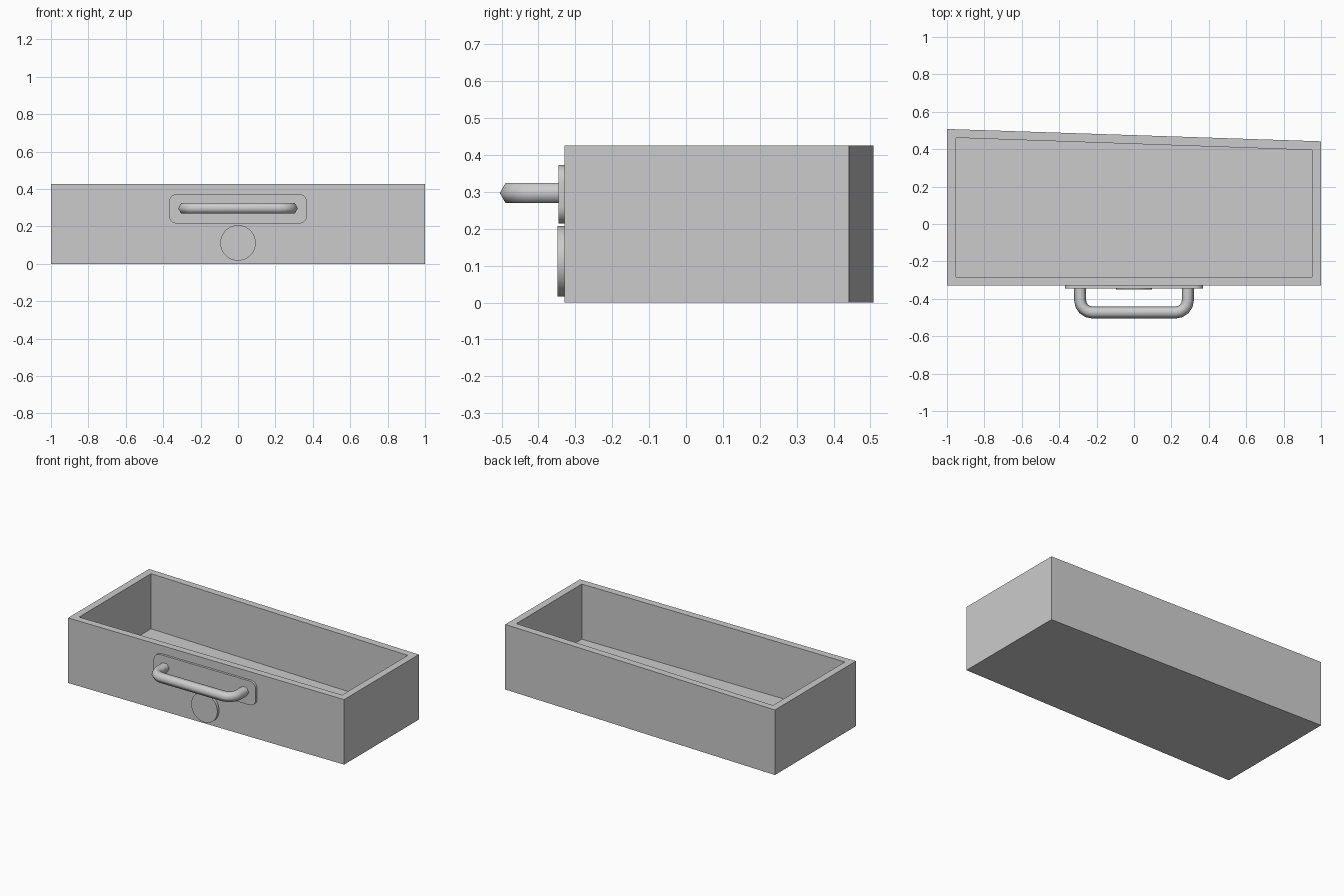
import bpy, bmesh, math
from mathutils import Vector

if "Cube" in bpy.data.objects:
    bpy.data.objects.remove(bpy.data.objects["Cube"], do_unlink=True)

grey = bpy.data.materials.new("plain grey")
grey.use_nodes = True
colour = (0.6, 0.6, 0.6, 1)
grey.diffuse_color = colour
grey.node_tree.nodes["Principled BSDF"].inputs["Base Color"].default_value = colour


def add_object(name, bm, smooth=False):
    bmesh.ops.recalc_face_normals(bm, faces=bm.faces)
    mesh = bpy.data.meshes.new(name)
    bm.to_mesh(mesh)
    bm.free()
    mesh.materials.append(grey)
    obj = bpy.data.objects.new(name, mesh)
    bpy.context.collection.objects.link(obj)
    if smooth:
        bpy.ops.object.select_all(action='DESELECT')
        obj.select_set(True)
        bpy.context.view_layer.objects.active = obj
        bpy.ops.object.shade_smooth_by_angle(angle=math.radians(smooth))
    return obj


def ring(bm, points):
    return [bm.verts.new(p) for p in points]


def bridge(bm, a, b):
    for i in range(len(a)):
        j = (i + 1) % len(a)
        bm.faces.new((a[i], a[j], b[j], b[i]))


def extrude_outline(name, outline, y_front, y_back, smooth):
    bm = bmesh.new()
    front = ring(bm, [(x, y_front, z) for x, z in outline])
    back = ring(bm, [(x, y_back, z) for x, z in outline])
    bridge(bm, front, back)
    bm.faces.new(front)
    bm.faces.new(back)
    return add_object(name, bm, smooth)


def arc(cx, cy, radius, start, end, steps):
    return [(cx + radius * math.cos(start + (end - start) * i / steps),
             cy + radius * math.sin(start + (end - start) * i / steps))
            for i in range(steps + 1)]


# Open box with a slanted back wall
FRONT, HEIGHT, FLOOR, WALL = -0.33, 0.426, 0.065, 0.047


def footprint(inset, z):
    x = 1 - inset
    return [(-x, FRONT + inset, z), (x, FRONT + inset, z),
            (x, 0.442 - inset, z), (-x, 0.508 - inset, z)]


bm = bmesh.new()
loops = [ring(bm, footprint(i, z)) for i, z in
         ((0, 0), (0, HEIGHT), (WALL, HEIGHT), (WALL, FLOOR))]
for a, b in zip(loops, loops[1:]):
    bridge(bm, a, b)
bm.faces.new(loops[0])
bm.faces.new(loops[-1])
add_object("drawer_box", bm)

# Rounded backing plate behind the handle
half_w, half_h, corner, plate_z = 0.37, 0.079, 0.045, 0.294
outline = []
for k, (sx, sz) in enumerate(((1, 1), (-1, 1), (-1, -1), (1, -1))):
    outline += arc(sx * (half_w - corner), plate_z + sz * (half_h - corner),
                   corner, k * math.pi / 2, (k + 1) * math.pi / 2, 5)
extrude_outline("handle_plate", outline, FRONT - 0.015, FRONT + 0.005, 30)

# Round disc below the plate
disc = arc(0, 0.112, 0.095, 0, 2 * math.pi, 32)[:-1]
extrude_outline("front_disc", disc, FRONT - 0.019, FRONT + 0.005, 30)

# Hexagonal bar handle swept along a U path with rounded corners
reach, bar_y, bend, radius, handle_z = 0.288, -0.473, 0.065, 0.032, 0.297
right = [(reach, FRONT)] + arc(reach - bend, bar_y + bend, bend, 0, -math.pi / 2, 4)
path = [Vector((x, y, handle_z)) for x, y in right]
path += [Vector((-p.x, p.y, p.z)) for p in reversed(path)]
bm = bmesh.new()
sections = []
for i, p in enumerate(path):
    along = (path[min(i + 1, len(path) - 1)] - path[max(i - 1, 0)]).normalized()
    if 0 < i < len(path) - 1:
        along = ((path[i + 1] - p).normalized() + (p - path[i - 1]).normalized()).normalized()
    side = along.cross(Vector((0, 0, 1)))
    sections.append(ring(bm, [
        p + radius * (math.cos(t) * side + math.sin(t) * Vector((0, 0, 1)))
        for t in (k * math.pi / 3 for k in range(6))]))
for a, b in zip(sections, sections[1:]):
    bridge(bm, a, b)
bm.faces.new(sections[0])
bm.faces.new(sections[-1])
add_object("pull_handle", bm, 70)
